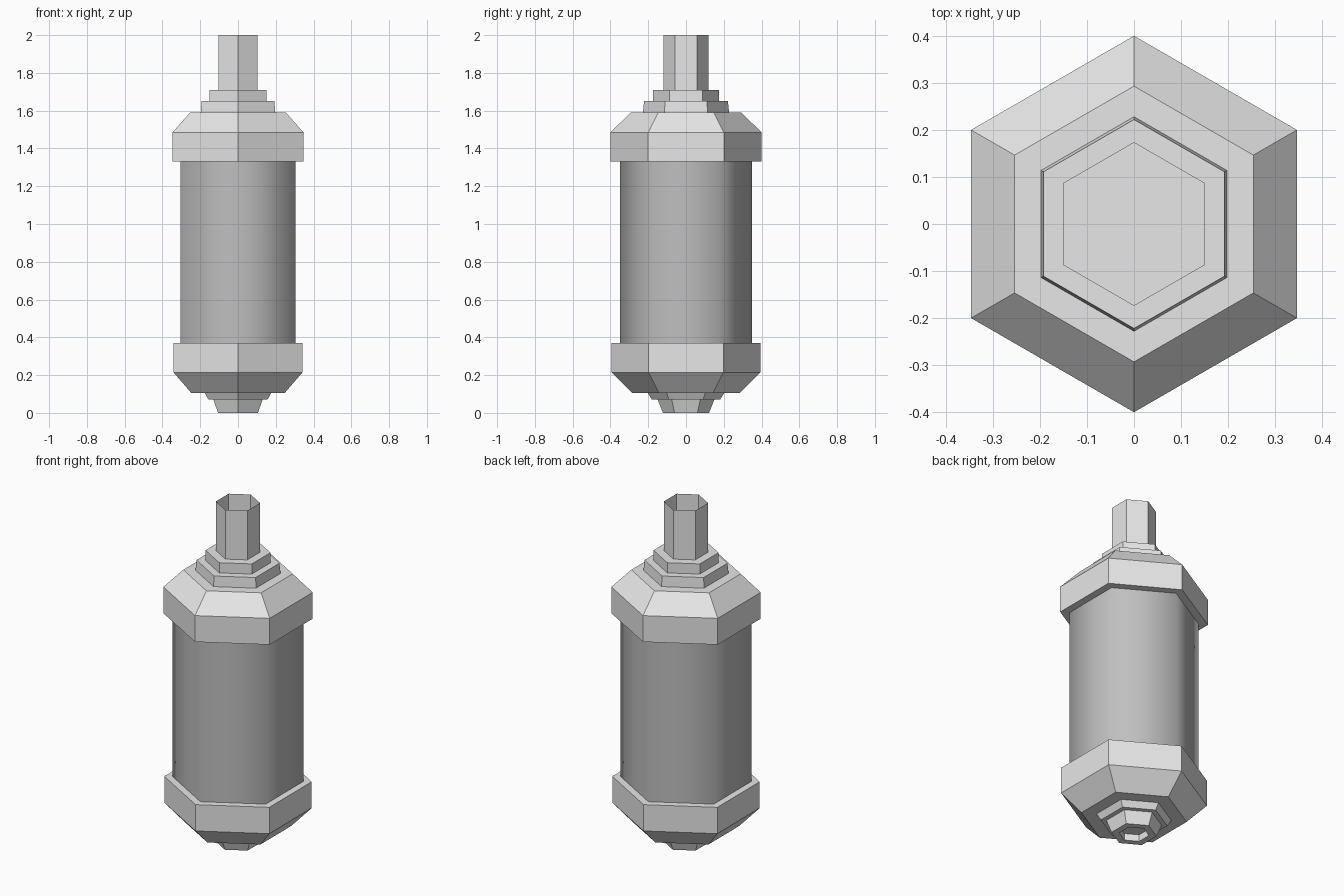
import bpy, bmesh, math

if "Cube" in bpy.data.objects:
    bpy.data.objects.remove(bpy.data.objects["Cube"])


def material(name, v):
    m = bpy.data.materials.new(name)
    m.diffuse_color = (v, v, v, 1)
    m.use_nodes = True
    m.node_tree.nodes["Principled BSDF"].inputs["Base Color"].default_value = m.diffuse_color
    return m


METAL = material("light grey metal", 0.8)
GLASS = material("mid grey glass", 0.52)


def hex_part(name, profile, mat, cap_start=True, cap_end=True, smooth=False):
    """Six-sided lathe of (corner radius, z) points, corners on the y axis."""
    bm = bmesh.new()
    rings = []
    for r, z in profile:
        rings.append([bm.verts.new((r * math.cos(math.radians(90 + 60 * i)),
                                    r * math.sin(math.radians(90 + 60 * i)), z))
                      for i in range(6)])
    for a, b in zip(rings, rings[1:]):
        for i in range(6):
            j = (i + 1) % 6
            f = bm.faces.new((a[i], a[j], b[j], b[i]))
            f.smooth = smooth
    if cap_start:
        bm.faces.new(rings[0][::-1])
    if cap_end:
        bm.faces.new(rings[-1])
    me = bpy.data.meshes.new(name)
    bm.to_mesh(me)
    bm.free()
    me.materials.append(mat)
    ob = bpy.data.objects.new(name, me)
    bpy.context.collection.objects.link(ob)
    return ob


# Lower collar with stepped foot; the foot has a small recess underneath
hex_part("lower_collar", [(0.08, 0.04), (0.08, 0), (0.122, 0), (0.15, 0.07),
                          (0.18, 0.07), (0.203, 0.105), (0.285, 0.105),
                          (0.395, 0.215), (0.395, 0.37)], METAL)

# Softly shaded body between the collars
hex_part("body", [(0.35, 0.37), (0.35, 1.33)], GLASS, False, False, smooth=True)

# Upper collar with two stepped tiers
hex_part("upper_collar", [(0.40, 1.33), (0.40, 1.485), (0.293, 1.59),
                          (0.228, 1.59), (0.222, 1.65), (0.174, 1.65),
                          (0.174, 1.71)], METAL)

# Open hexagonal neck
hex_part("neck_tube", [(0.118, 1.71), (0.118, 2.0)], METAL, False, False)
